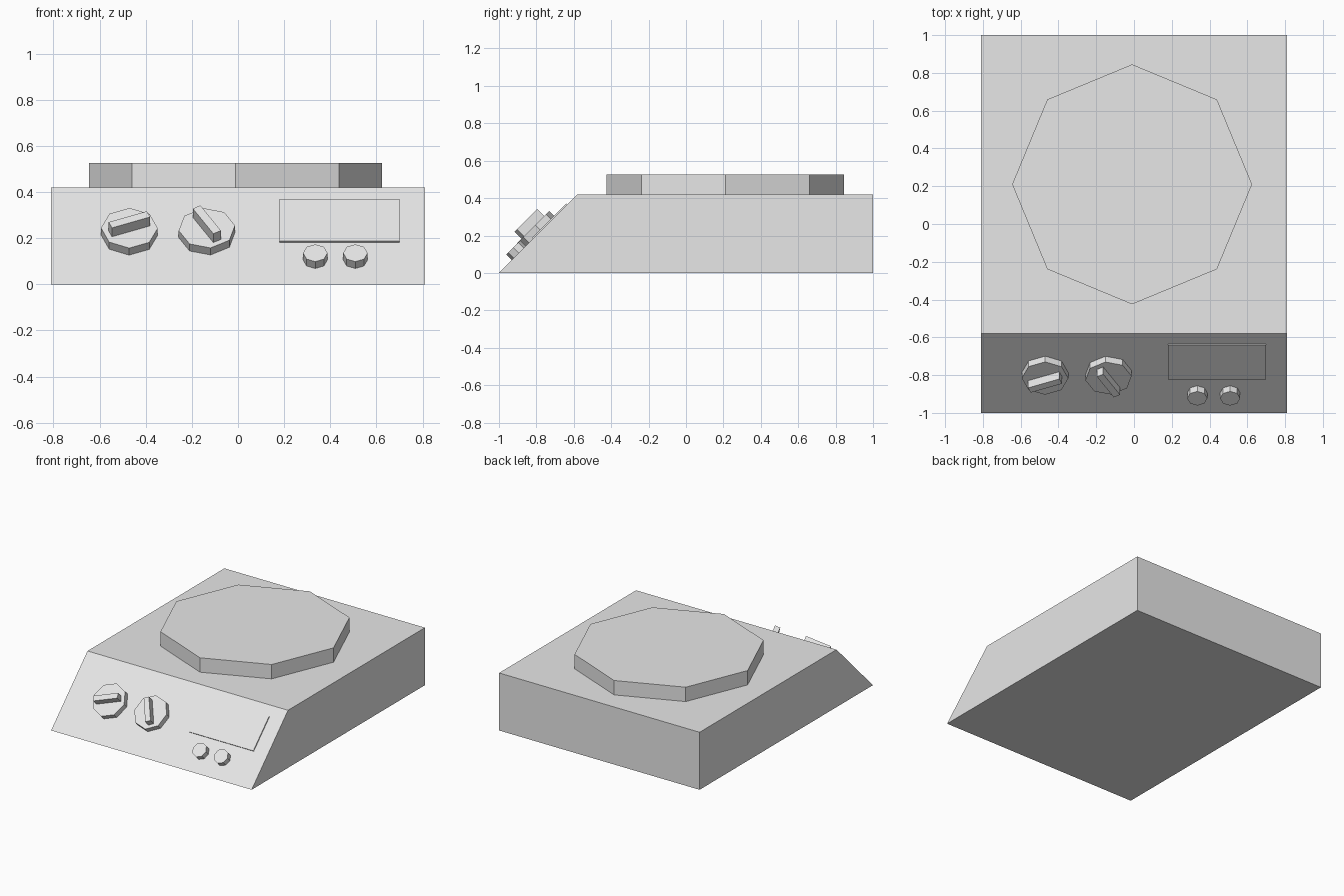
import bpy
import bmesh
from math import radians
from mathutils import Matrix, Vector

default = bpy.data.objects.get("Cube")
if default:
    bpy.data.objects.remove(default, do_unlink=True)

# Single light grey finish
grey = bpy.data.materials.new("light_grey")
grey.use_nodes = True
grey.diffuse_color = (0.8, 0.8, 0.8, 1)
grey.node_tree.nodes["Principled BSDF"].inputs["Base Color"].default_value = (0.8, 0.8, 0.8, 1)

# Sloped panel frame: x across, y up the slope, z out of the panel
PANEL = Matrix.Translation((0, -1, 0)) @ Matrix.Rotation(radians(45), 4, 'X')
SINK = 0.005  # how far parts sit into the surface below


def finish(name, bm, matrix=Matrix()):
    bmesh.ops.recalc_face_normals(bm, faces=bm.faces)
    mesh = bpy.data.meshes.new(name)
    bm.to_mesh(mesh)
    bm.free()
    mesh.materials.append(grey)
    obj = bpy.data.objects.new(name, mesh)
    obj.matrix_world = matrix
    bpy.context.collection.objects.link(obj)
    return obj


def place(frame, x, y, z, turn):
    return frame @ Matrix.Translation((x, y, z)) @ Matrix.Rotation(radians(turn), 4, 'Z')


def octagon(name, frame, x, y, radius, base, top, turn=0):
    """Eight-sided disc standing on a frame, with a corner along x."""
    bm = bmesh.new()
    low = base - SINK
    bmesh.ops.create_cone(bm, cap_ends=True, segments=8, radius1=radius,
                          radius2=radius, depth=top - low)
    return finish(name, bm, place(frame, x, y, (top + low) / 2, turn))


def block(name, frame, x, y, size_x, size_y, base, top, turn=0):
    bm = bmesh.new()
    low = base - SINK
    bmesh.ops.create_cube(bm, size=1)
    bmesh.ops.scale(bm, verts=bm.verts, vec=(size_x, size_y, top - low))
    return finish(name, bm, place(frame, x, y, (top + low) / 2, turn))


# Body: side profile extruded across the width
HALF, HEIGHT = 0.81, 0.42
bm = bmesh.new()
profile = [(-1, 0), (1, 0), (1, HEIGHT), (HEIGHT - 1, HEIGHT)]
side = bm.faces.new([bm.verts.new((-HALF, y, z)) for y, z in profile])
extruded = bmesh.ops.extrude_face_region(bm, geom=[side])
moved = [v for v in extruded["geom"] if isinstance(v, bmesh.types.BMVert)]
bmesh.ops.translate(bm, verts=moved, vec=Vector((2 * HALF, 0, 0)))
finish("body", bm)

# Weighing plate on top
octagon("top_plate", Matrix(), -0.01, 0.21, 0.635, HEIGHT, 0.525)

# Two dials with grip bars
for name, x, turn in (("right_dial", -0.471, 22), ("left_dial", -0.135, -60)):
    octagon(name, PANEL, x, 0.302, 0.123, 0, 0.043, turn + 22.5)
    block(name + "_grip", PANEL, x, 0.3, 0.178, 0.038, 0.043, 0.097, turn)

# Display plate
block("display", PANEL, 0.44, 0.387, 0.52, 0.259, 0, 0.008)

# Push buttons
for name, x in (("right_button", 0.335), ("left_button", 0.509)):
    octagon(name, PANEL, x, 0.15, 0.053, 0, 0.042)
